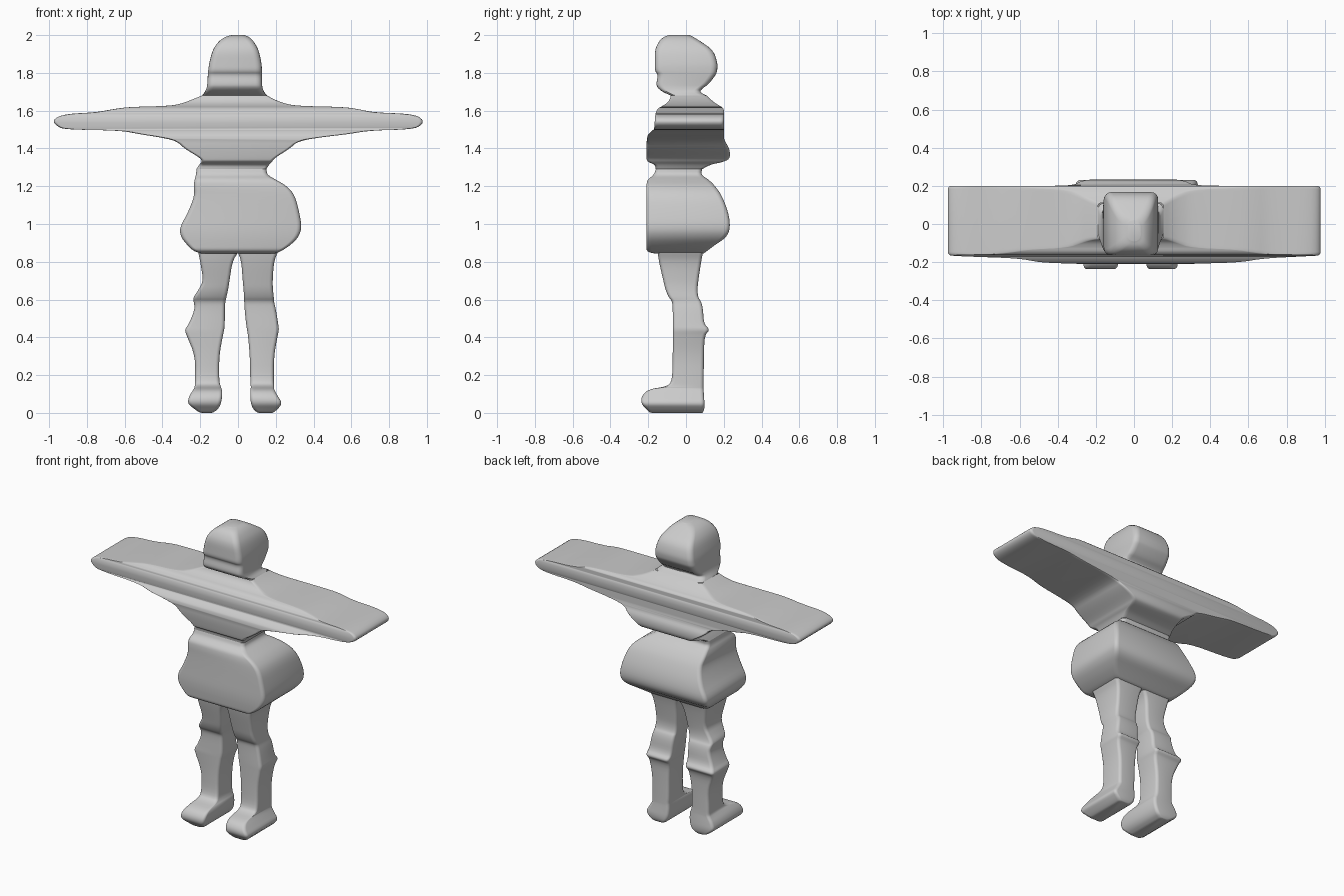
import bpy, bmesh, math


def soften(rows, times=2):
    """Corner-cut a profile, keeping its end sections."""
    for _ in range(times):
        out = [rows[0]]
        for a, b in zip(rows, rows[1:]):
            out.append(tuple(.75 * p + .25 * q for p, q in zip(a, b)))
            out.append(tuple(.25 * p + .75 * q for p, q in zip(a, b)))
        rows = out + [rows[-1]]
    return rows


def section(z, x0, x1, y0, y1, radius, steps=4):
    """Rounded rectangle at height z."""
    r = min(radius, (x1 - x0) * .45, (y1 - y0) * .45)
    corners = [(x1 - r, y1 - r), (x0 + r, y1 - r), (x0 + r, y0 + r), (x1 - r, y0 + r)]
    pts = []
    for i, (cx, cy) in enumerate(corners):
        for k in range(steps + 1):
            a = math.pi / 2 * (i + k / steps)
            pts.append((cx + r * math.cos(a), cy + r * math.sin(a), z))
    return pts


def loft(name, rows, radius=.025, cap_start=False, cap_end=False):
    """Skin sections (z, x0, x1, y0, y1) listed from top to bottom."""
    bm = bmesh.new()
    rings = [[bm.verts.new(p) for p in section(*row, radius)] for row in soften(rows)]
    n = len(rings[0])
    for a, b in zip(rings, rings[1:]):
        for i in range(n):
            j = (i + 1) % n
            bm.faces.new((a[i], b[i], b[j], a[j]))
    if cap_start:
        bm.faces.new(rings[0])
    if cap_end:
        bm.faces.new(rings[-1][::-1])
    mesh = bpy.data.meshes.new(name)
    bm.to_mesh(mesh)
    bm.free()
    ob = bpy.data.objects.new(name, mesh)
    bpy.context.collection.objects.link(ob)
    bpy.context.view_layer.objects.active = ob
    ob.select_set(True)
    bpy.ops.object.shade_smooth_by_angle(angle=math.radians(40))
    ob.select_set(False)
    return ob


# Shared seams between the parts
neck = (1.68, -.19, .155, -.08, .11)
waist = (1.29, -.22, .15, -.16, .085)

# Head
loft("head", [
    (2.0, -.035, .035, -.09, .02), (1.99, -.07, .06, -.12, .04),
    (1.965, -.105, .085, -.145, .08), (1.92, -.135, .11, -.165, .145),
    (1.85, -.153, .125, -.165, .168), (1.81, -.158, .127, -.165, .165),
    (1.79, -.16, .127, -.148, .158), (1.74, -.162, .127, -.158, .12),
    (1.72, -.166, .13, -.15, .09), (1.70, -.175, .137, -.125, .07), neck],
    .035, cap_start=True)

# Torso with outstretched arms
loft("torso_and_arms", [
    neck, (1.66, -.24, .19, -.085, .13), (1.64, -.29, .24, -.10, .155),
    (1.625, -.36, .31, -.125, .18), (1.62, -.57, .55, -.135, .19),
    (1.61, -.65, .63, -.15, .20), (1.59, -.76, .72, -.16, .20),
    (1.583, -.92, .93, -.162, .20), (1.55, -.985, .985, -.165, .20),
    (1.515, -.955, .965, -.167, .20), (1.50, -.91, .90, -.17, .20),
    (1.495, -.62, .70, -.18, .20), (1.475, -.52, .58, -.20, .20),
    (1.462, -.43, .46, -.205, .20), (1.44, -.325, .32, -.208, .205),
    (1.40, -.285, .275, -.21, .23), (1.35, -.20, .195, -.21, .235),
    (1.33, -.19, .18, -.205, .205), (1.315, -.205, .165, -.165, .13), waist],
    .018)

# Flared skirt
loft("skirt", [
    waist, (1.26, -.222, .155, -.17, .08), (1.235, -.23, .20, -.205, .12),
    (1.20, -.235, .26, -.21, .155), (1.15, -.23, .302, -.21, .19),
    (1.06, -.265, .325, -.21, .225), (.98, -.31, .338, -.21, .235),
    (.93, -.302, .32, -.21, .215), (.89, -.27, .28, -.21, .155),
    (.86, -.24, .235, -.21, .115), (.848, -.21, .21, -.19, .10),
    (.843, -.19, .19, -.16, .09)],
    .025, cap_end=True)

# Legs share one side profile (z, front, back)
side = [(.85, -.15, .09), (.80, -.143, .08), (.70, -.12, .065), (.65, -.108, .06),
        (.61, -.09, .065), (.59, -.073, .08), (.55, -.07, .09), (.47, -.07, .095),
        (.44, -.07, .128), (.41, -.07, .098), (.30, -.07, .095), (.17, -.073, .093),
        (.14, -.10, .093), (.125, -.20, .093), (.09, -.235, .095), (.05, -.238, .098),
        (.02, -.21, .097), (.003, -.195, .09), (0, -.18, .085)]
left = [(-.21, .0), (-.20, -.03), (-.183, -.045), (-.21, -.053), (-.238, -.062),
        (-.235, -.067), (-.228, -.07), (-.26, -.07), (-.283, -.073), (-.272, -.08),
        (-.226, -.10), (-.228, -.10), (-.228, -.092), (-.235, -.085), (-.258, -.083),
        (-.268, -.09), (-.23, -.105), (-.205, -.13), (-.19, -.14)]
right = [(.0, .21), (.018, .19), (.025, .183), (.03, .185), (.032, .19),
         (.033, .19), (.035, .20), (.043, .213), (.048, .217), (.053, .21),
         (.063, .19), (.065, .19), (.068, .19), (.067, .19), (.065, .21),
         (.068, .235), (.08, .21), (.10, .19), (.11, .18)]
for name, widths in (("left_leg", left), ("right_leg", right)):
    loft(name, [(z, x0, x1, y0, y1) for (z, y0, y1), (x0, x1) in zip(side, widths)],
         .02, cap_end=True)
